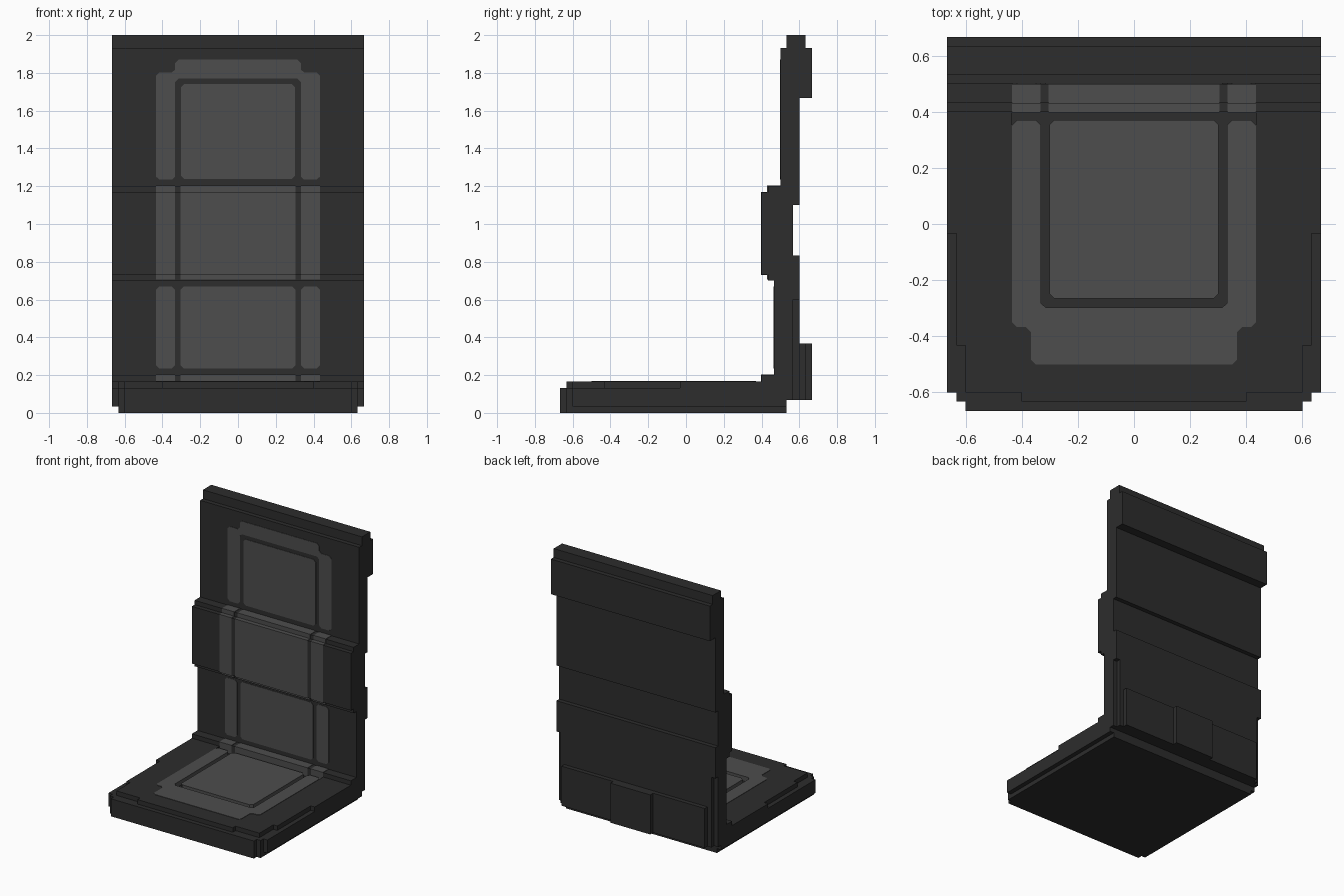
import bpy, bmesh
from mathutils import Vector

cube = bpy.data.objects.get("Cube")
if cube:
    bpy.data.objects.remove(cube, do_unlink=True)


def material(name, value):
    m = bpy.data.materials.new(name)
    m.use_nodes = True
    col = (value, value, value, 1)
    m.diffuse_color = col
    bsdf = next(n for n in m.node_tree.nodes if n.type == 'BSDF_PRINCIPLED')
    bsdf.inputs["Base Color"].default_value = col
    bsdf.inputs["Roughness"].default_value = 0.8
    return m


CHARCOAL = material("charcoal", 0.026)
GREY = material("cushion grey", 0.075)
T = 0.003       # thickness of the inlaid plates
W = 0.667       # half width of the whole seat


def prism(name, pts, axis, lo, hi, mat):
    """Extrude a 2D outline along an axis: x takes (y,z), y takes (x,z), z takes (x,y)."""
    place = {'x': lambda a, b, d: (d, a, b),
             'y': lambda a, b, d: (a, d, b),
             'z': lambda a, b, d: (a, b, d)}[axis]
    bm = bmesh.new()
    face = bm.faces.new([bm.verts.new(place(a, b, lo)) for a, b in pts])
    ext = bmesh.ops.extrude_face_region(bm, geom=[face])
    moved = [v for v in ext["geom"] if isinstance(v, bmesh.types.BMVert)]
    bmesh.ops.translate(bm, verts=moved, vec=Vector(place(0, 0, hi - lo)))
    bmesh.ops.recalc_face_normals(bm, faces=bm.faces)
    me = bpy.data.meshes.new(name)
    bm.to_mesh(me)
    bm.free()
    me.materials.append(mat)
    ob = bpy.data.objects.new(name, me)
    bpy.context.collection.objects.link(ob)
    return ob


def mirrored(half):
    """Close a right-hand half outline with its mirror image."""
    return half + [(-x, y) for x, y in reversed(half) if x > 0]


def rect(x0, x1, y0, y1, c=0.0):
    """Rectangle outline, with chamfered corners when c is given."""
    if not c:
        return [(x0, y0), (x1, y0), (x1, y1), (x0, y1)]
    return [(x0 + c, y0), (x1 - c, y0), (x1, y0 + c), (x1, y1 - c),
            (x1 - c, y1), (x0 + c, y1), (x0, y1 - c), (x0, y0 + c)]


# Seat base: stepped front corners, with a slightly narrower foot
prism("seat_foot", mirrored([(0.6, -W), (0.6, -0.633), (0.633, -0.633), (0.633, 0.533)]),
      'z', 0, 0.033, CHARCOAL)
prism("seat_base", mirrored([(0.6, -W), (0.6, -0.633), (0.633, -0.633), (0.633, -0.6),
                             (W, -0.6), (W, 0.533)]), 'z', 0.033, 0.133, CHARCOAL)

# Raised seat rim around the cushion pocket
prism("seat_rim", mirrored([(0.4, -0.633), (0.4, -0.6), (0.6, -0.6), (0.6, -0.433),
                            (0.633, -0.433), (0.633, -0.033), (W, -0.033), (W, 0.4),
                            (0.435, 0.4), (0.435, -0.31), (0, -0.31)]),
      'z', 0.133, 0.167, CHARCOAL)

# Seat cushion: centre pad and a surrounding border, parted by a groove
prism("seat_cushion_pad", rect(-0.302, 0.302, -0.265, 0.37, 0.018),
      'z', 0.133, 0.167 + T, GREY)
prism("seat_cushion_border",
      mirrored([(0.35, -0.5), (0.367, -0.483), (0.367, -0.385), (0.385, -0.367),
                (0.417, -0.367), (0.435, -0.35), (0.435, 0.352), (0.417, 0.37),
                (0.35, 0.37), (0.332, 0.352), (0.332, -0.282), (0.314, -0.298)]),
      'z', 0.133, 0.167 + T, GREY)

# Backrest side profile
prism("backrest", [(0.4, 0.133), (0.4, 0.2), (0.467, 0.2), (0.467, 0.7), (0.433, 0.7),
                   (0.433, 0.733), (0.4, 0.733), (0.4, 1.167), (0.433, 1.167),
                   (0.433, 1.2), (0.5, 1.2), (0.5, 1.933), (0.533, 1.933), (0.533, 2),
                   (0.633, 2), (0.633, 1.933), (W, 1.933), (W, 1.667), (0.6, 1.667),
                   (0.6, 1.1), (0.567, 1.1), (0.567, 0.833), (0.6, 0.833), (0.6, 0.6),
                   (0.567, 0.6), (0.567, 0.067), (0.533, 0.067), (0.533, 0.133)],
      'x', -W, W, CHARCOAL)

# Layered plates on the lower back
for name, w, y0, y1, top in (("rear_panel", 0.633, 0.567, 0.6, 0.6),
                             ("rear_box", 0.6, 0.6, 0.633, 0.367),
                             ("rear_box_centre", 0.167, 0.633, W, 0.367)):
    prism(name, rect(-w, w, 0.067, top), 'y', y0, y1, CHARCOAL)

# Grey cushion columns: a wide middle one and a narrow one on each side
COLUMNS = (("centre", -0.305, 0.305), ("left", 0.333, 0.435), ("right", -0.435, -0.333))
for side, x0, x1 in COLUMNS:
    # small step where the seat meets the back
    prism(f"hinge_cushion_{side}", rect(0.4 - T, 0.467, 0.135, 0.2 + T), 'x', x0, x1, GREY)
    # lower back
    prism(f"lower_cushion_{side}", rect(x0, x1, 0.235, 0.67, 0.018),
          'y', 0.467 - T, 0.47, GREY)
    # lumbar bulge, wrapped over its steps
    prism(f"lumbar_cushion_{side}",
          [(0.433 - T, 0.705), (0.433 - T, 0.733 - T), (0.4 - T, 0.733 - T),
           (0.4 - T, 1.167 + T), (0.433 - T, 1.167 + T), (0.433 - T, 1.2 + T),
           (0.5, 1.2 + T), (0.5, 0.705)], 'x', x0, x1, GREY)

# Upper back cushion and its arched border
prism("upper_cushion", rect(-0.303, 0.303, 1.238, 1.74, 0.018), 'y', 0.5 - T, 0.505, GREY)
prism("upper_cushion_border",
      mirrored([(0.315, 1.87), (0.333, 1.852), (0.333, 1.818), (0.35, 1.802),
                (0.417, 1.802), (0.435, 1.785), (0.435, 1.252), (0.417, 1.235),
                (0.35, 1.235), (0.333, 1.252), (0.333, 1.752), (0.315, 1.77)]),
      'y', 0.5 - T, 0.505, GREY)
